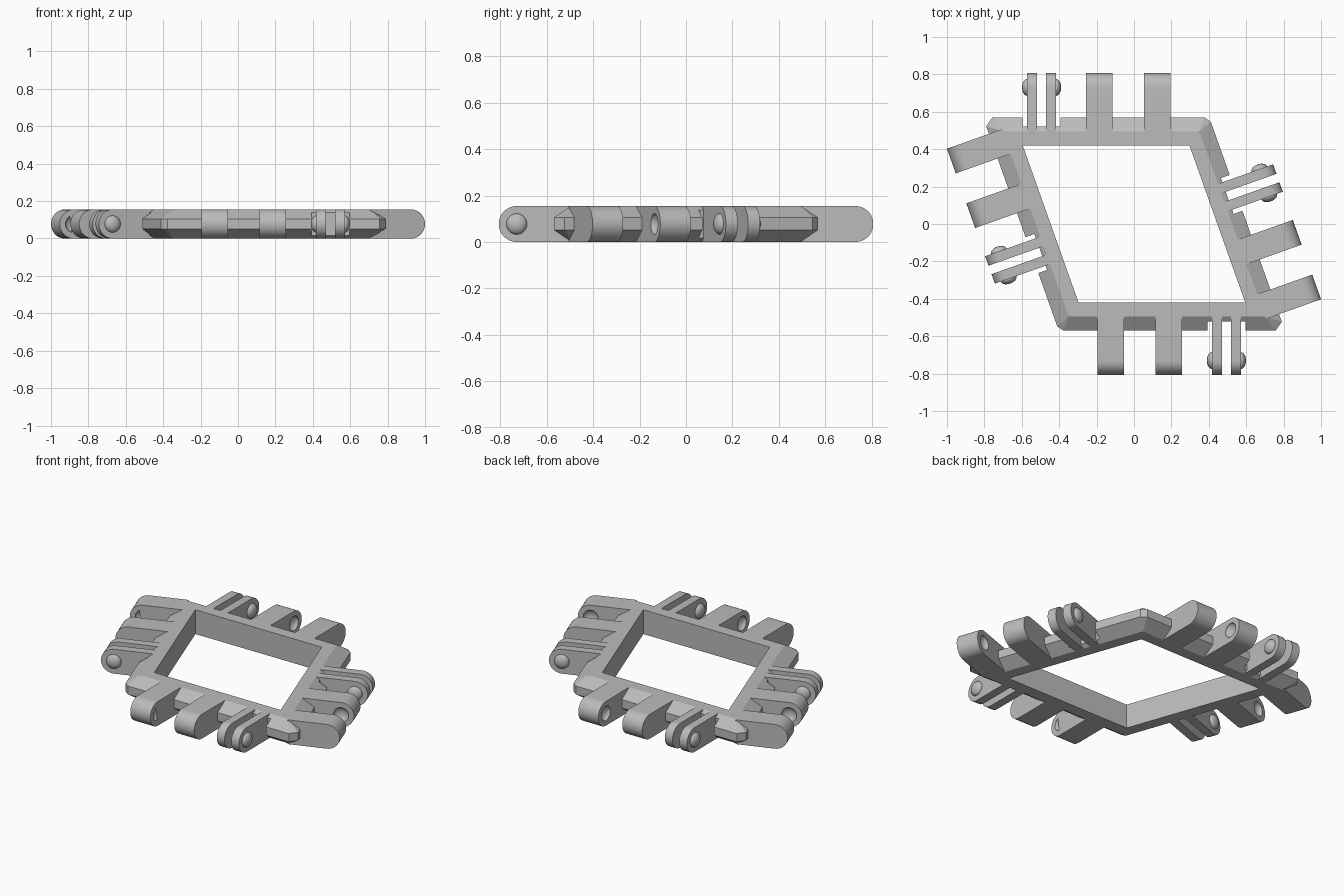
import bpy, bmesh, math
from mathutils import Matrix, Vector

if "Cube" in bpy.data.objects:
    bpy.data.objects.remove(bpy.data.objects["Cube"])

HEIGHT = 0.155
MID = HEIGHT / 2
INNER, FACE, RIM, NOTCH = 0.42, 0.495, 0.57, 0.52   # distances from the centre
HINGE = 0.73
ANGLE = math.radians(70.45)
PIN = 0.045

grey = bpy.data.materials.new("grey_plastic")
grey.use_nodes = True
grey.diffuse_color = (0.5, 0.5, 0.5, 1)
grey.node_tree.nodes["Principled BSDF"].inputs["Base Color"].default_value = (0.5, 0.5, 0.5, 1)


def make(name, bm, matrix=Matrix()):
    bmesh.ops.recalc_face_normals(bm, faces=bm.faces)
    mesh = bpy.data.meshes.new(name)
    bm.to_mesh(mesh)
    bm.free()
    mesh.transform(matrix)
    mesh.materials.append(grey)
    obj = bpy.data.objects.new(name, mesh)
    bpy.context.collection.objects.link(obj)
    return obj


def cut(obj, cutters):
    for c in cutters:
        c.hide_render = True
        mod = obj.modifiers.new("cut", 'BOOLEAN')
        mod.operation, mod.solver, mod.object = 'DIFFERENCE', 'EXACT', c
    bpy.context.view_layer.update()
    graph = bpy.context.evaluated_depsgraph_get()
    mesh = bpy.data.meshes.new_from_object(obj.evaluated_get(graph))
    obj.modifiers.clear()
    obj.data = mesh
    for c in cutters:
        bpy.data.objects.remove(c)


def smooth(obj):
    bpy.ops.object.select_all(action='DESELECT')
    obj.select_set(True)
    bpy.context.view_layer.objects.active = obj
    bpy.ops.object.shade_smooth_by_angle()


def rhombus(d):
    # corners of a rhombus whose sides lie at distance d from the centre
    side = d / math.sin(ANGLE)
    a = Vector((side, 0))
    b = Vector((-side * math.cos(ANGLE), side * math.sin(ANGLE)))
    return [a + b, b - a, -a - b, a - b]


def extrude(name, points, vector, matrix=Matrix()):
    bm = bmesh.new()
    face = bm.faces.new([bm.verts.new(p) for p in points])
    new = bmesh.ops.extrude_face_region(bm, geom=[face])["geom"]
    bmesh.ops.translate(bm, vec=vector, verts=[v for v in new if isinstance(v, bmesh.types.BMVert)])
    return make(name, bm, matrix)


def ball(name, centre, matrix):
    # flattened round pin, also used to cut its socket
    bm = bmesh.new()
    bmesh.ops.create_uvsphere(bm, u_segments=24, v_segments=16, radius=PIN)
    bmesh.ops.scale(bm, vec=(0.62, 1, 1), verts=bm.verts)
    bmesh.ops.translate(bm, vec=centre, verts=bm.verts)
    return make(name, bm, matrix)


def arm(name, s, half, matrix):
    # straight arm with a rounded end, s is its place along the side
    points = [(s - half, FACE, 0)]
    for i in range(21):
        t = -math.pi / 2 + math.pi * i / 20
        points.append((s - half, HINGE + MID * math.cos(t), MID + MID * math.sin(t)))
    points.append((s - half, FACE, HEIGHT))
    return extrude(name, points, (2 * half, 0, 0), matrix)


# Frame: bevelled rhombus with clipped corner tips
bm = bmesh.new()
for p in rhombus(FACE):
    for z in (0, HEIGHT):
        bm.verts.new((p.x, p.y, z))
rim = rhombus(RIM)
for i, p in enumerate(rim):
    clip = 0.025 if i % 2 == 0 else 0.05
    for q in (rim[i - 1], rim[(i + 1) % 4]):
        r = p + (q - p).normalized() * clip
        for z in (0.052, 0.105):
            bm.verts.new((r.x, r.y, z))
bmesh.ops.convex_hull(bm, input=bm.verts)
bmesh.ops.dissolve_limit(bm, angle_limit=0.01, verts=bm.verts, edges=bm.edges)
frame = make("rhombus_frame", bm)
cutters = [extrude("opening_cutter", [(p.x, p.y, -0.1) for p in rhombus(INNER)], (0, 0, 0.4))]

# Each side, going clockwise: a pronged clip, then two socket arms
sides = [("back", 0, -0.26), ("left", -ANGLE, 0.26),
         ("front", math.pi, -0.26), ("right", math.pi - ANGLE, 0.26)]
for side, angle, middle in sides:
    m = Matrix.Rotation(angle, 4, 'Z')
    s = middle - 0.234
    corners = [(s - 0.102, NOTCH, -0.1), (s + 0.102, NOTCH, -0.1),
               (s + 0.102, 0.7, -0.1), (s - 0.102, 0.7, -0.1)]
    cutters.append(extrude("notch_cutter", corners, (0, 0, 0.4), m))
    for k, word in ((-1, "first"), (1, "second")):
        smooth(arm(f"{side}_{word}_prong", s + k * 0.051, 0.027, m))
        smooth(ball(f"{side}_{word}_pin", (s + k * 0.077, HINGE, MID), m))
        centre = middle + 0.229 + k * 0.155
        socket_arm = arm(f"{side}_{word}_socket_arm", centre, 0.07, m)
        cut(socket_arm, [ball("socket_cutter", (centre - k * 0.07, HINGE, MID), m)])
        smooth(socket_arm)

cut(frame, cutters)
